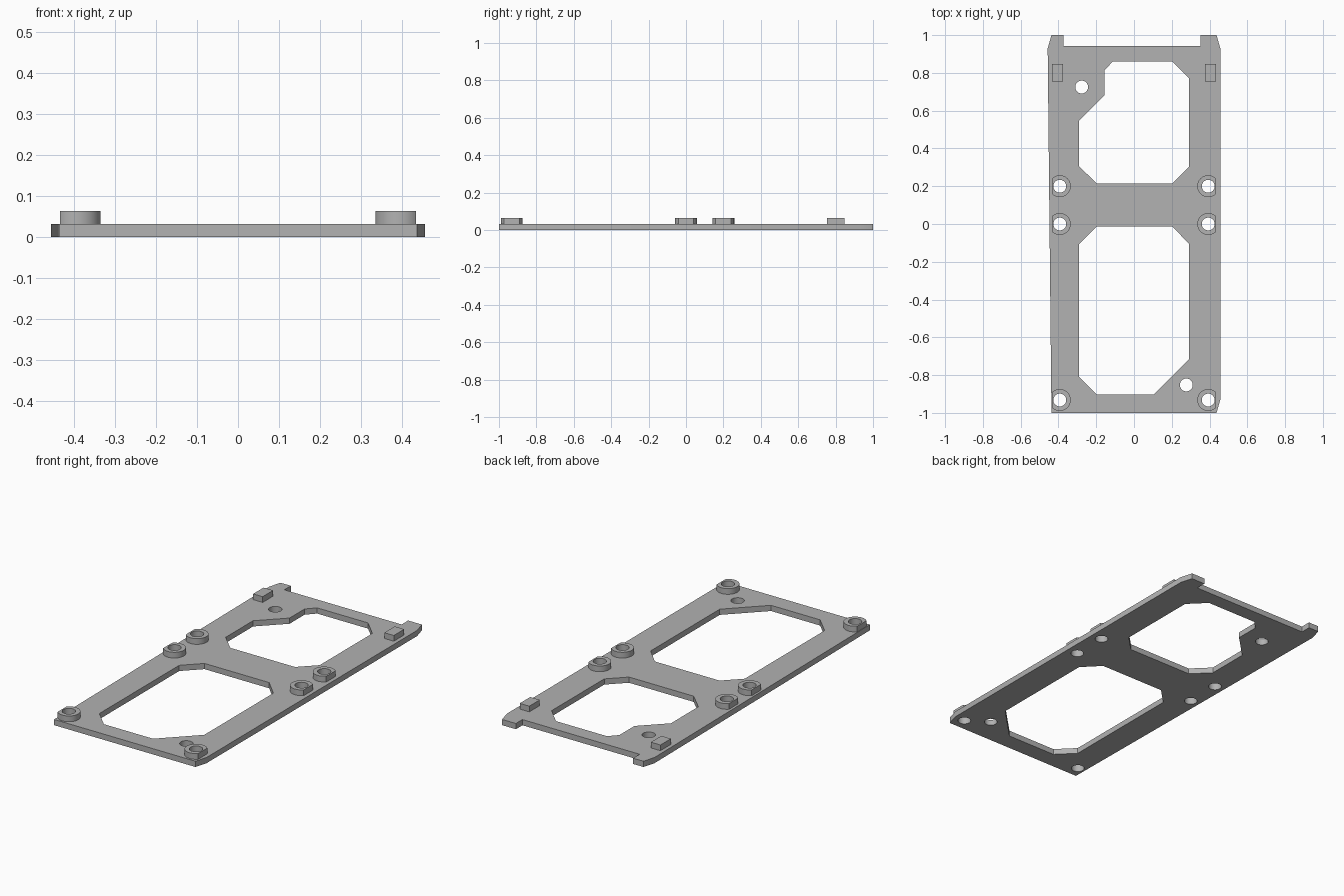
import bpy, bmesh
from math import cos, sin, tau, radians

cube = bpy.data.objects.get("Cube")
if cube:
    bpy.data.objects.remove(cube, do_unlink=True)

PLATE = 0.032      # plate thickness
TOP = 0.064        # top of bosses and blocks
FLAT = 0.435       # outer flat of bosses and blocks
HOLE = 0.034       # screw hole radius
BOSS = 0.058       # boss radius
BOSS_X = 0.393

grey = bpy.data.materials.new("plain grey")
grey.use_nodes = True
colour = (0.445, 0.445, 0.445, 1)
grey.diffuse_color = colour
grey.node_tree.nodes["Principled BSDF"].inputs["Base Color"].default_value = colour


def circle(cx, cy, r, n=48):
    return [(cx + r * cos(tau * i / n), cy + r * sin(tau * i / n)) for i in range(n)]


def slab(name, loops, z0, z1):
    """Extrude an outline, with the inner loops cut out as holes."""
    curve = bpy.data.curves.new(name, "CURVE")
    curve.dimensions = "2D"
    curve.fill_mode = "BOTH"
    curve.extrude = (z1 - z0) / 2
    for loop in loops:
        spline = curve.splines.new("POLY")
        spline.points.add(len(loop) - 1)
        for point, (x, y) in zip(spline.points, loop):
            point.co = (x, y, 0, 1)
        spline.use_cyclic_u = True
    temp = bpy.data.objects.new(name + " outline", curve)
    bpy.context.collection.objects.link(temp)
    graph = bpy.context.evaluated_depsgraph_get()
    mesh = bpy.data.meshes.new_from_object(temp.evaluated_get(graph))
    bpy.data.objects.remove(temp, do_unlink=True)
    bpy.data.curves.remove(curve)

    bm = bmesh.new()
    bm.from_mesh(mesh)
    bmesh.ops.remove_doubles(bm, verts=bm.verts, dist=1e-5)
    bmesh.ops.translate(bm, verts=bm.verts, vec=(0, 0, (z0 + z1) / 2))
    bmesh.ops.recalc_face_normals(bm, faces=bm.faces)
    bm.to_mesh(mesh)
    bm.free()
    mesh.materials.clear()
    mesh.materials.append(grey)
    obj = bpy.data.objects.new(name, mesh)
    bpy.context.collection.objects.link(obj)
    bpy.ops.object.select_all(action="DESELECT")
    obj.select_set(True)
    bpy.context.view_layer.objects.active = obj
    bpy.ops.object.shade_smooth_by_angle(angle=radians(30))
    return obj


# Plate outline: chamfered corners and a recess between two rear tabs
outline = [(-0.437, -1), (0.437, -1), (0.457, -0.93), (0.457, 0.93), (0.437, 1),
           (0.352, 1), (0.352, 0.942), (-0.373, 0.942), (-0.373, 1),
           (-0.437, 1), (-0.457, 0.93)]

# Two large openings with cut corners
rear_opening = [(-0.113, 0.86), (0.202, 0.86), (0.292, 0.77), (0.292, 0.305),
                (0.202, 0.215), (-0.198, 0.215), (-0.29, 0.305), (-0.29, 0.547),
                (-0.157, 0.68), (-0.157, 0.812)]
front_opening = [(-0.198, -0.013), (0.202, -0.013), (0.292, -0.105), (0.292, -0.715),
                 (0.106, -0.902), (-0.198, -0.902), (-0.29, -0.81), (-0.29, -0.105)]

# Screw holes through the bosses, plus two plain holes
bosses = [(side * BOSS_X, y) for side in (-1, 1) for y in (-0.932, 0, 0.2)]
plain_holes = [(-0.277, 0.725), (0.277, -0.852)]
holes = [circle(x, y, HOLE) for x, y in bosses + plain_holes]
slab("base_plate", [outline, rear_opening, front_opening] + holes, 0, PLATE)

# Raised bosses, flat on the outer side
names = {-0.932: "front", 0: "middle", 0.2: "rear"}
for x, y in bosses:
    ring = [(max(-FLAT, min(FLAT, px)), py) for px, py in circle(x, y, BOSS)]
    side = "left" if x > 0 else "right"
    slab(f"{names[y]}_boss_{side}", [ring, circle(x, y, HOLE)], PLATE, TOP)

# Small locating blocks near the rear
for side, label in ((1, "left"), (-1, "right")):
    a, b = side * 0.376, side * FLAT
    slab(f"locating_block_{label}",
         [[(a, 0.755), (b, 0.755), (b, 0.847), (a, 0.847)]], PLATE, TOP)
